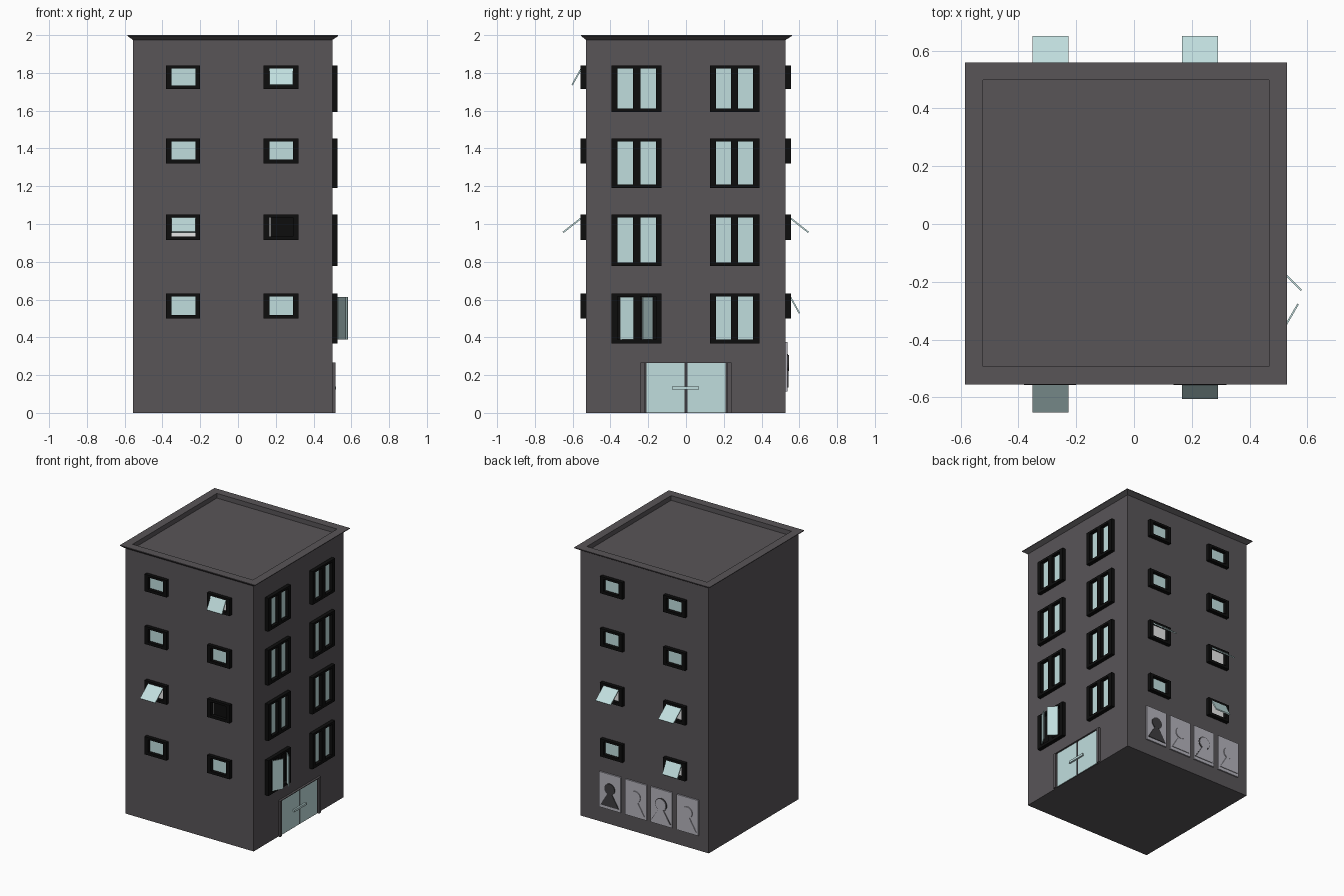
import bpy, bmesh, math
from mathutils import Vector

if "Cube" in bpy.data.objects:
    bpy.data.objects.remove(bpy.data.objects["Cube"])


def material(name, r, g, b):
    m = bpy.data.materials.new(name)
    m.diffuse_color = (r, g, b, 1)
    m.use_nodes = True
    m.node_tree.nodes["Principled BSDF"].inputs["Base Color"].default_value = m.diffuse_color
    return m


WALL = material("wall grey", 0.098, 0.090, 0.097)
BLACK = material("frame black", 0.004, 0.004, 0.004)
GLASS = material("pale glass", 0.53, 0.73, 0.73)
PAPER = material("poster grey", 0.46, 0.45, 0.50)
DARK = material("dark grey", 0.05, 0.048, 0.052)
WHITE = material("white", 0.9, 0.9, 0.9)

# Each facade maps (u along wall, d outwards, z) to world space
FACES = {
    "front": lambda u, d, z: Vector((u, -0.53 - d, z)),
    "back": lambda u, d, z: Vector((u, 0.528 + d, z)),
    "right": lambda u, d, z: Vector((0.50 + d, u, z)),
}


def finish(name, bm, mat):
    bmesh.ops.recalc_face_normals(bm, faces=bm.faces)
    me = bpy.data.meshes.new(name)
    bm.to_mesh(me)
    bm.free()
    me.materials.append(mat)
    ob = bpy.data.objects.new(name, me)
    bpy.context.collection.objects.link(ob)
    return ob


def prism(bm, low, high):
    a = [bm.verts.new(p) for p in low]
    b = [bm.verts.new(p) for p in high]
    n = len(a)
    bm.faces.new(a)
    bm.faces.new(b[::-1])
    for i in range(n):
        bm.faces.new((a[i], a[(i + 1) % n], b[(i + 1) % n], b[i]))


def box(bm, side, u0, u1, z0, z1, d0, d1):
    f = FACES[side]
    c = [(u0, z0), (u1, z0), (u1, z1), (u0, z1)]
    prism(bm, [f(u, d0, z) for u, z in c], [f(u, d1, z) for u, z in c])


def plate(bm, side, outline, d0, d1):
    f = FACES[side]
    prism(bm, [f(u, d0, z) for u, z in outline], [f(u, d1, z) for u, z in outline])


def part(name, mat, side, *dims):
    bm = bmesh.new()
    box(bm, side, *dims)
    return finish(name, bm, mat)


# Building shell: stacked square rings with flared cornice and sunken roof
bm = bmesh.new()
rings = []
for x0, x1, y0, y1, z in [(-0.557, 0.50, -0.53, 0.528, 0), (-0.557, 0.50, -0.53, 0.528, 1.975),
                          (-0.585, 0.53, -0.555, 0.56, 1.995), (-0.585, 0.53, -0.555, 0.56, 2.0),
                          (-0.523, 0.468, -0.493, 0.498, 2.0), (-0.523, 0.468, -0.493, 0.498, 1.965)]:
    rings.append([bm.verts.new(p) for p in ((x0, y0, z), (x1, y0, z), (x1, y1, z), (x0, y1, z))])
for a, b in zip(rings, rings[1:]):
    for i in range(4):
        bm.faces.new((a[i], a[(i + 1) % 4], b[(i + 1) % 4], b[i]))
bm.faces.new(rings[0][::-1])
bm.faces.new(rings[-1])
finish("building_shell", bm, WALL)

TOPS = [1.84, 1.453, 1.05, 0.631]
SMALL_BOTTOMS = [1.714, 1.321, 0.915, 0.499]
TALL_BOTTOMS = [1.592, 1.19, 0.777, 0.368]
OUT = 0.028


def frame(bm, side, u0, u1, z0, z1, holes):
    """Frame bars around the glazed spans in holes."""
    e = [u0] + [v for h in holes for v in h] + [u1]
    for a, b in zip(e[::2], e[1::2]):
        box(bm, side, a, b, z0, z1, -0.01, OUT)
    for a, b in holes:
        box(bm, side, a, b, z0, z0 + 0.02, -0.01, OUT)
        box(bm, side, a, b, z1 - 0.016, z1, -0.01, OUT)


def awning(bm, side, u0, u1, top, drop, reach):
    """Top-hinged sash swung outwards."""
    f = FACES[side]
    t = 0.006
    p = [(OUT, top), (OUT + reach, top - drop), (OUT + reach - t, top - drop - t), (OUT - t, top - t)]
    prism(bm, [f(u0, d, z) for d, z in p], [f(u1, d, z) for d, z in p])


# Small windows on front and back; open ones get tilted sashes
OPEN = {("front", 0, 1): (0.085, 0.048), ("front", 2, 0): (0.075, 0.095),
        ("front", 2, 1): None,
        ("back", 2, 0): (0.075, 0.095), ("back", 2, 1): (0.075, 0.095),
        ("back", 3, 0): (0.085, 0.048)}
COLS = [(-0.38, -0.20, -0.351, -0.226), (0.136, 0.32, 0.166, 0.291)]
for side in ("front", "back"):
    fr, gl, sash = bmesh.new(), bmesh.new(), bmesh.new()
    for r, (z1, z0) in enumerate(zip(TOPS, SMALL_BOTTOMS)):
        for c, (u0, u1, g0, g1) in enumerate(COLS):
            frame(fr, side, u0, u1, z0, z1, [(g0, g1)])
            key = (side, r, c)
            if key not in OPEN:
                box(gl, side, g0, g1, z0 + 0.01, z1 - 0.01, -0.01, 0.003)
            elif OPEN[key] is None:
                part("dark_opening", BLACK, side, g0 + 0.005, g1, z0, z1 - 0.01, -0.01, 0.003)
                part("inner_edge", WHITE, side, g0, g0 + 0.005, z0 + 0.01, z1 - 0.01, -0.01, 0.003)
            else:
                awning(sash, side, g0, g1, z1 - 0.016, *OPEN[key])
                part("open_window_back", WHITE, side, g0, g1, z0 + 0.01, z1 - 0.01, -0.01, 0.003)
    finish(side + "_window_frames", fr, BLACK)
    finish(side + "_window_glass", gl, GLASS)
    finish(side + "_open_sashes", sash, GLASS)

# Tall double windows on the right side, one pair standing open
fr, gl = bmesh.new(), bmesh.new()
for u0, u1, holes in [(-0.394, -0.13, [(-0.362, -0.28), (-0.242, -0.16)]),
                      (0.126, 0.39, [(0.158, 0.237), (0.274, 0.356)])]:
    for r, (z1, z0) in enumerate(zip(TOPS, TALL_BOTTOMS)):
        frame(fr, "right", u0, u1, z0, z1, holes)
        for a, b in holes:
            if r == 3 and u0 < 0:
                part("open_casement_back", BLACK, "right", a, b, z0, z1, -0.01, 0.003)
            else:
                box(gl, "right", a, b, z0 + 0.01, z1 - 0.01, -0.01, 0.003)
finish("right_window_frames", fr, BLACK)
finish("right_window_glass", gl, GLASS)
bm = bmesh.new()
for (xa, ya), (xb, yb) in [((0.527, -0.178), (0.58, -0.23)), ((0.527, -0.348), (0.568, -0.277))]:
    n = Vector((yb - ya, xa - xb, 0)).normalized() * 0.003
    base = [Vector((xa, ya, 0.388)) + n, Vector((xb, yb, 0.388)) + n,
            Vector((xb, yb, 0.388)) - n, Vector((xa, ya, 0.388)) - n]
    prism(bm, base, [p + Vector((0, 0, 0.225)) for p in base])
finish("open_casements", bm, GLASS)

# Double door: jambs, lintel, glass leaves, mullion, push bar
bm = bmesh.new()
for s in (-1, 1):
    a, b = sorted((s * 0.24, s * 0.218))
    box(bm, "right", a, b, 0, 0.268, -0.01, 0.016)
box(bm, "right", -0.218, 0.218, 0.263, 0.268, -0.01, 0.016)
finish("door_frame", bm, WALL)
part("door_mullion", DARK, "right", -0.218, 0.218, 0, 0.263, -0.01, 0.003)
bm = bmesh.new()
box(bm, "right", -0.208, -0.007, 0.003, 0.263, -0.01, 0.006)
box(bm, "right", 0.007, 0.208, 0.003, 0.263, -0.01, 0.006)
box(bm, "right", -0.073, 0.07, 0.123, 0.139, 0.006, 0.018)
finish("door_glass_and_bar", bm, GLASS)


def bust(name, mat, u, grow, d):
    """Round head over triangular shoulders."""
    bm = bmesh.new()
    r = 0.042 + grow
    plate(bm, "back", [(u + r * math.cos(i * math.pi / 12), 0.265 + r * math.sin(i * math.pi / 12))
                       for i in range(24)], 0.005, d)
    w = 0.075 + grow
    plate(bm, "back", [(u - w, 0.135), (u + w, 0.135), (u + 0.012, 0.24), (u - 0.012, 0.24)],
          0.005, d - 0.001)
    finish(name, bm, mat)


# Four portrait posters on the back wall
for i, u in enumerate((0.25, 0.038, -0.172, -0.388)):
    part("poster", PAPER, "back", u - 0.088, u + 0.088, 0.112, 0.375, -0.005, 0.01)
    bust("poster_figure", DARK if i == 0 else PAPER, u, 0, 0.016)
    if i == 2:
        bust("poster_figure_outline", DARK, u, 0.006, 0.013)
